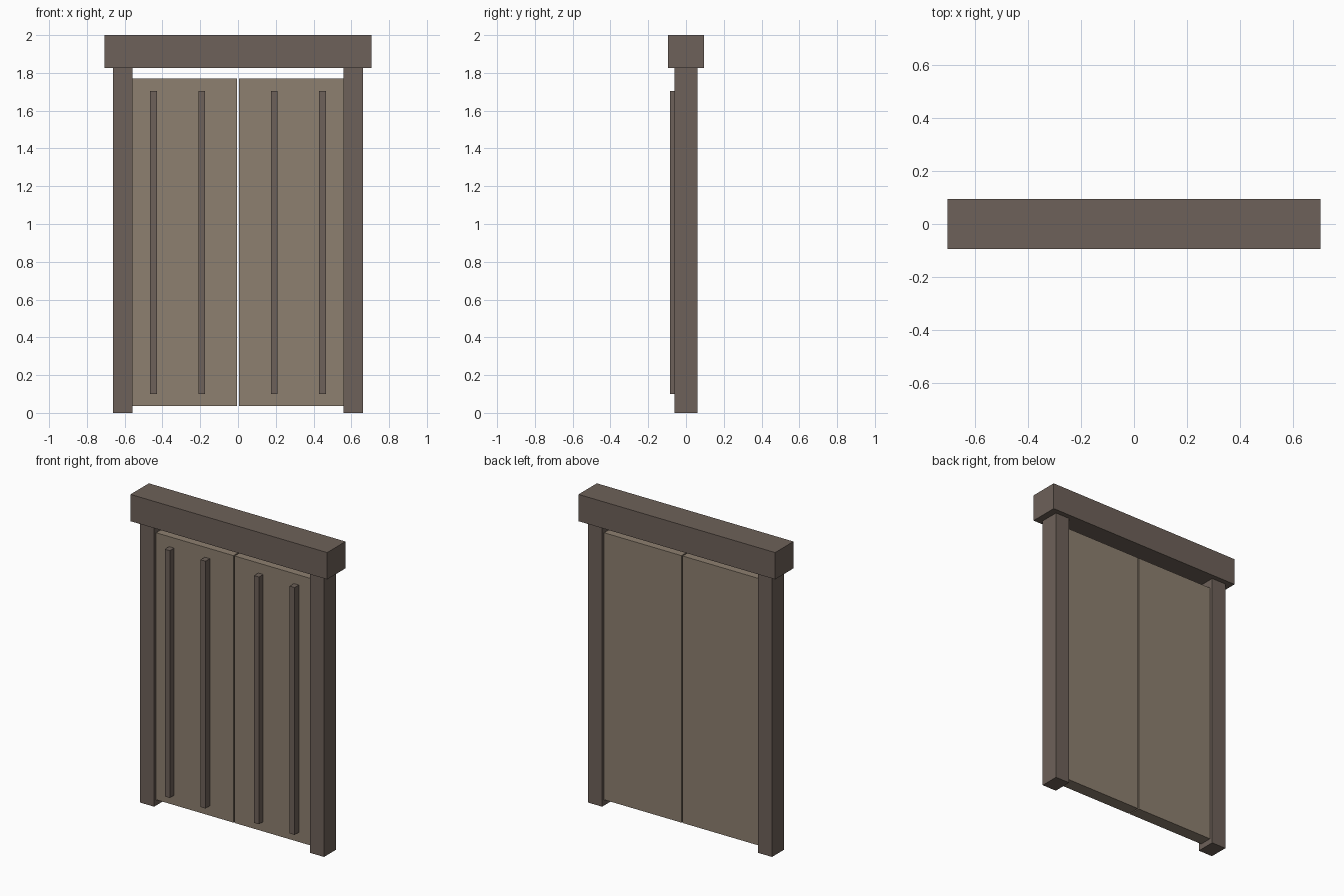
import bpy

if "Cube" in bpy.data.objects:
    bpy.data.objects.remove(bpy.data.objects["Cube"])


def material(name, color):
    m = bpy.data.materials.new(name)
    m.diffuse_color = color
    m.use_nodes = True
    m.node_tree.nodes["Principled BSDF"].inputs["Base Color"].default_value = m.diffuse_color
    return m


frame_mat = material("dark_wood", (0.155, 0.12, 0.10, 1))
panel_mat = material("light_wood", (0.27, 0.215, 0.16, 1))


def box(name, lo, hi, mat):
    """Axis-aligned box between two corners."""
    bpy.ops.mesh.primitive_cube_add(size=1, location=[(a + b) / 2 for a, b in zip(lo, hi)])
    ob = bpy.context.object
    ob.name = name
    ob.scale = [b - a for a, b in zip(lo, hi)]
    bpy.ops.object.transform_apply(location=False, rotation=False, scale=True)
    ob.data.materials.append(mat)
    return ob


def mirrored_box(name, x0, x1, y0, y1, z0, z1, mat):
    """A left and right copy of the same box."""
    box("right_" + name, (x0, y0, z0), (x1, y1, z1), mat)
    box("left_" + name, (-x1, y0, z0), (-x0, y1, z1), mat)


# Overhanging top beam
box("lintel", (-0.706, -0.094, 1.826), (0.706, 0.094, 2.0), frame_mat)

# Side posts
mirrored_box("post", 0.559, 0.661, -0.062, 0.062, 0, 1.826, frame_mat)

# Double door leaves with a thin gap between them
mirrored_box("door_leaf", 0.004, 0.559, -0.041, 0.041, 0.037, 1.77, panel_mat)

# Vertical battens on the front only
for name, x in (("inner_batten", 0.192), ("outer_batten", 0.448)):
    mirrored_box(name, x - 0.018, x + 0.018, -0.085, -0.041, 0.10, 1.705, frame_mat)
